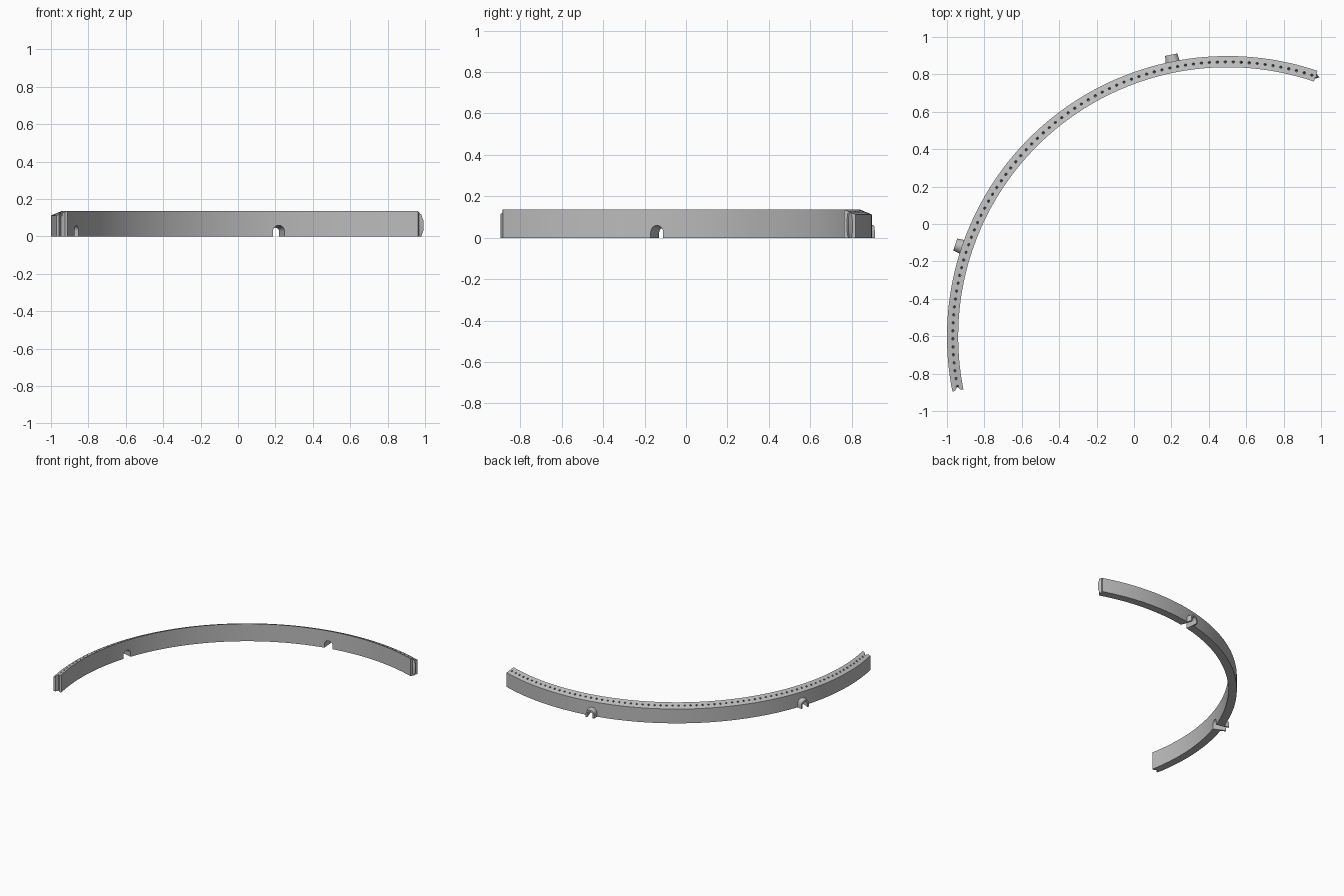
import bpy, bmesh, math
from mathutils import Matrix, Vector

if "Cube" in bpy.data.objects:
    bpy.data.objects.remove(bpy.data.objects["Cube"])

CX, CY = 0.5, -0.602            # centre of the arc
R_IN, R_OUT = 1.44, 1.5
A0, A1 = 71.3, 191.3            # start and end angle in degrees
Z_IN, Z_OUT = 0.137, 0.112      # top slopes down towards the outside

grey = bpy.data.materials.new("light grey")
grey.diffuse_color = (0.5, 0.5, 0.5, 1)
grey.use_nodes = True
grey.node_tree.nodes["Principled BSDF"].inputs["Base Color"].default_value = grey.diffuse_color


def frame(angle):
    """Local axes on the arc: x radial, y along the arc, z up."""
    return Matrix.Translation((CX, CY, 0)) @ Matrix.Rotation(math.radians(angle), 4, 'Z')


def loft(name, rings, matrix=Matrix()):
    """Closed solid through a list of equal point rings."""
    bm = bmesh.new()
    vs = [[bm.verts.new(matrix @ Vector(p)) for p in ring] for ring in rings]
    for a, b in zip(vs, vs[1:]):
        for i in range(len(a)):
            j = (i + 1) % len(a)
            bm.faces.new((a[i], a[j], b[j], b[i]))
    bm.faces.new(vs[0])
    bm.faces.new(vs[-1])
    bmesh.ops.recalc_face_normals(bm, faces=bm.faces)
    return finish(name, bm)


def finish(name, bm):
    me = bpy.data.meshes.new(name)
    bm.to_mesh(me)
    bm.free()
    me.materials.append(grey)
    ob = bpy.data.objects.new(name, me)
    bpy.context.collection.objects.link(ob)
    return ob


def cut(target, cutter):
    cutter.hide_render = True
    cutter.hide_set(True)
    m = target.modifiers.new("cut", 'BOOLEAN')
    m.operation, m.object, m.solver = 'DIFFERENCE', cutter, 'EXACT'


def arch(r, width, height, z0=0.0, n=10):
    """Round-topped arch outline standing at radius r."""
    h = width / 2
    pts = [(r, -h, z0), (r, h, z0)]
    for i in range(n + 1):
        t = math.pi * i / n
        pts.append((r, h * math.cos(t), height - h + h * math.sin(t)))
    return pts


# curved wall with a sloped top
N = 72
section = [(R_IN, 0, 0), (R_OUT, 0, 0), (R_OUT, 0, Z_OUT), (R_IN, 0, Z_IN)]
wall = loft("curved_wall", [[frame(A0 + (A1 - A0) * i / N) @ Vector(p) for p in section]
                            for i in range(N + 1)])

# row of small holes in the top
bm = bmesh.new()
HOLES = 72
for i in range(HOLES):
    a = A0 + (A1 - A0) * (i + 0.5) / HOLES
    tilt = Matrix.Rotation(math.atan2(Z_IN - Z_OUT, R_OUT - R_IN), 4, 'Y')
    place = frame(a) @ Matrix.Translation((1.469, 0, 0.125)) @ tilt
    bmesh.ops.create_cone(bm, cap_ends=True, segments=10, radius1=0.007, radius2=0.007,
                          depth=0.05, matrix=place)
cut(wall, finish("hole_cutter", bm))

# V groove in one end, matching ridge on the other
mid = (R_IN + R_OUT) / 2
cut(wall, loft("groove_cutter", [[(mid - 0.018, 0.002, z), (mid + 0.018, 0.002, z),
                                  (mid, -0.02, z)] for z in (-0.01, 0.2)], frame(A1)))


def ridge_ring(z, w, d):
    return [(mid - w, 0.003, z), (mid + w, 0.003, z), (mid, -d, z)]


loft("end_ridge", [ridge_ring(0.0, 0.012, 0.008), ridge_ring(0.03, 0.016, 0.021),
                   ridge_ring(0.085, 0.016, 0.021), ridge_ring(0.12, 0.012, 0.008)], frame(A0))

# two arched cable outlets with flared tunnels through the wall
for side, off in (("right", -30), ("left", 30)):
    f = frame((A0 + A1) / 2 + off)
    outlet = loft(side + "_cable_outlet", [arch(1.485, 0.08, 0.07), arch(1.537, 0.066, 0.06)], f)
    tunnel = loft(side + "_tunnel_cutter", [arch(1.42, 0.068, 0.062, -0.01),
                                            arch(1.56, 0.038, 0.044, -0.01)], f)
    cut(wall, tunnel)
    cut(outlet, tunnel)

# smooth the curved faces, keep edges sharp
for ob in list(bpy.context.collection.objects):
    if ob.hide_render:
        continue
    bpy.ops.object.select_all(action='DESELECT')
    bpy.context.view_layer.objects.active = ob
    ob.select_set(True)
    for m in list(ob.modifiers):
        bpy.ops.object.modifier_apply(modifier=m.name)
    bpy.ops.object.shade_smooth_by_angle(angle=math.radians(20))
